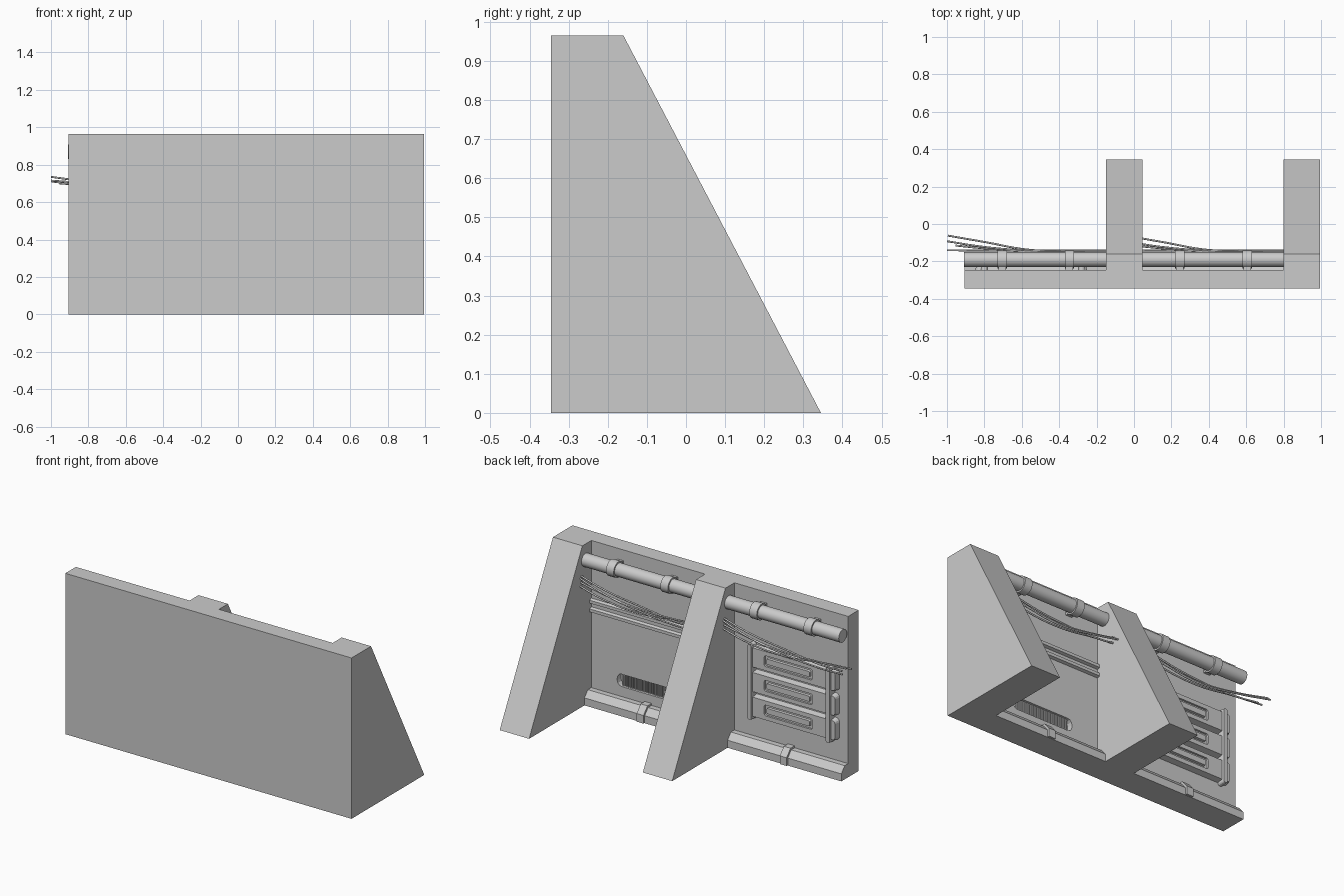
import bpy, bmesh, math
from mathutils import Vector

if "Cube" in bpy.data.objects:
    bpy.data.objects.remove(bpy.data.objects["Cube"])


def finish(name, bm):
    bmesh.ops.recalc_face_normals(bm, faces=bm.faces)
    me = bpy.data.meshes.new(name)
    bm.to_mesh(me)
    bm.free()
    ob = bpy.data.objects.new(name, me)
    bpy.context.collection.objects.link(ob)
    return ob


def extrude_x(name, profile, x0, x1):
    """Solid from a (y, z) profile swept along x."""
    bm = bmesh.new()
    a = [bm.verts.new((x0, y, z)) for y, z in profile]
    b = [bm.verts.new((x1, y, z)) for y, z in profile]
    n = len(profile)
    bm.faces.new(a)
    bm.faces.new(b[::-1])
    for i in range(n):
        bm.faces.new((a[i], a[(i + 1) % n], b[(i + 1) % n], b[i]))
    return finish(name, bm)


def box(name, x, y, z, bevel=0):
    """Box from (min, max) ranges."""
    ob = extrude_x(name, [(y[0], z[0]), (y[1], z[0]), (y[1], z[1]), (y[0], z[1])], *x)
    if bevel:
        m = ob.modifiers.new("bevel", "BEVEL")
        m.width, m.segments = bevel, 2
    return ob


def rounded_plate(name, x, y, z, r, taper=0):
    """Rounded rectangle in xz, extruded along y; front outline shrinks by taper."""
    bm = bmesh.new()
    rings = []
    for yy, t in ((y[0], 0), (y[1], taper)):
        ring = []
        for k, (sx, sz) in enumerate(((1, 1), (0, 1), (0, 0), (1, 0))):
            cx = x[1] - r if sx else x[0] + r
            cz = z[1] - r if sz else z[0] + r
            for j in range(4):
                a = math.radians(90 * k + 30 * j)
                ring.append(bm.verts.new((cx + (r - t) * math.cos(a), yy, cz + (r - t) * math.sin(a))))
        rings.append(ring)
    n = len(rings[0])
    bm.faces.new(rings[0])
    bm.faces.new(rings[1][::-1])
    for i in range(n):
        j = (i + 1) % n
        bm.faces.new((rings[0][i], rings[0][j], rings[1][j], rings[1][i]))
    return finish(name, bm)


def cylinder_x(name, x0, x1, y, z, r, n=24):
    ob = extrude_x(name, [(y + r * math.cos(2 * math.pi * i / n), z + r * math.sin(2 * math.pi * i / n))
                          for i in range(n)], x0, x1)
    for p in ob.data.polygons:
        p.use_smooth = len(p.vertices) == 4
    return ob


def cable(name, pts, r=0.005):
    cu = bpy.data.curves.new(name, "CURVE")
    cu.dimensions = "3D"
    cu.bevel_depth, cu.bevel_resolution, cu.use_fill_caps = r, 2, True
    sp = cu.splines.new("BEZIER")
    sp.bezier_points.add(len(pts) - 1)
    for b, p in zip(sp.bezier_points, pts):
        b.co = Vector(p)
        b.handle_left_type = b.handle_right_type = "AUTO"
    ob = bpy.data.objects.new(name, cu)
    bpy.context.collection.objects.link(ob)


def cut(target, cutter):
    m = target.modifiers.new("cut", "BOOLEAN")
    m.object, m.operation, m.solver = cutter, "DIFFERENCE", "EXACT"
    cutter.hide_render = True
    cutter.hide_viewport = True


BACK = -0.245            # inner face of the wall plates
FOOT = [(-0.25, 0), (-0.18, 0), (-0.18, 0.045), (-0.212, 0.082), (-0.25, 0.082)]
CLAMP = [(-0.25, 0.002), (-0.168, 0.002), (-0.168, 0.051), (-0.206, 0.094), (-0.25, 0.094)]
BUTTRESS = [(-0.345, 0), (0.345, 0), (-0.16, 0.965), (-0.345, 0.965)]


def module(x0, tag):
    """Parts shared by both barrier sections; x0 is the open end."""
    inner = x0 + 0.755
    wall = box(tag + "_wall", (x0, inner), (-0.345, BACK), (0, 0.965))
    extrude_x(tag + "_buttress", BUTTRESS, inner, x0 + 0.95)
    # base kerb with its clamp
    extrude_x(tag + "_kerb", FOOT, x0, inner)
    extrude_x(tag + "_kerb_clamp", CLAMP, x0 + 0.355, x0 + 0.4)
    # pipe with two collars and wall brackets
    cylinder_x(tag + "_pipe", x0 - 0.003, inner, -0.19, 0.87, 0.039)
    for dx in (0.2, 0.56):
        c = x0 + dx
        cylinder_x(tag + "_pipe_collar", c - 0.025, c + 0.025, -0.19, 0.87, 0.048)
        box(tag + "_pipe_bracket", (c - 0.02, c + 0.02), (BACK - 0.005, -0.2), (0.84, 0.9))
    # sagging cables: (offset x, y, z)
    paths = [
        [(-0.09, -0.062, 0.71), (0.1, -0.095, 0.69), (0.35, -0.138, 0.685), (0.6, -0.142, 0.725), (0.8, -0.142, 0.79)],
        [(-0.095, -0.092, 0.735), (0.1, -0.122, 0.71), (0.35, -0.142, 0.695), (0.6, -0.145, 0.72), (0.8, -0.145, 0.76)],
        [(-0.095, -0.14, 0.715), (0.1, -0.142, 0.70), (0.35, -0.142, 0.672), (0.6, -0.142, 0.69), (0.8, -0.142, 0.74)],
        [(-0.05, -0.115, 0.70), (0.1, -0.13, 0.692), (0.35, -0.148, 0.71), (0.6, -0.15, 0.745), (0.8, -0.15, 0.80)],
    ]
    for p in paths:
        cable(tag + "_cable", [(x0 + a, y, z) for a, y, z in p])
    return wall


# left section: slatted equipment panel
module(-0.905, "left")
for i in range(3):
    z = 0.205 + i * 0.148
    slat = rounded_plate("panel_slat", (-0.85, -0.25), (BACK - 0.005, -0.212), (z, z + 0.135), 0.025, 0.01)
    cut(slat, rounded_plate("slot_cutter", (-0.69, -0.37), (-0.224, -0.2), (z + 0.035, z + 0.1), 0.012))
    rounded_plate("slat_insert", (-0.675, -0.385), (-0.23, -0.21), (z + 0.048, z + 0.087), 0.01, 0.003)
for x in (-0.80, -0.28):
    rounded_plate("panel_strap", (x - 0.018, x + 0.018), (BACK - 0.005, -0.2), (0.19, 0.65), 0.016, 0.005)

# right section: recessed vent with vertical fins, and a double wall rail
wall = module(0.045, "right")
cut(wall, rounded_plate("vent_cutter", (0.222, 0.628), (-0.28, -0.23), (0.142, 0.216), 0.03))
for i in range(30):
    x = 0.25 + i * 0.35 / 29
    box("vent_fin", (x - 0.003, x + 0.003), (-0.285, -0.258), (0.14, 0.218))
for z in (0.535, 0.587):
    extrude_x("wall_rail", [(BACK - 0.005, z), (-0.228, z + 0.008), (-0.228, z + 0.026), (BACK - 0.005, z + 0.034)],
              0.045, 0.8)
